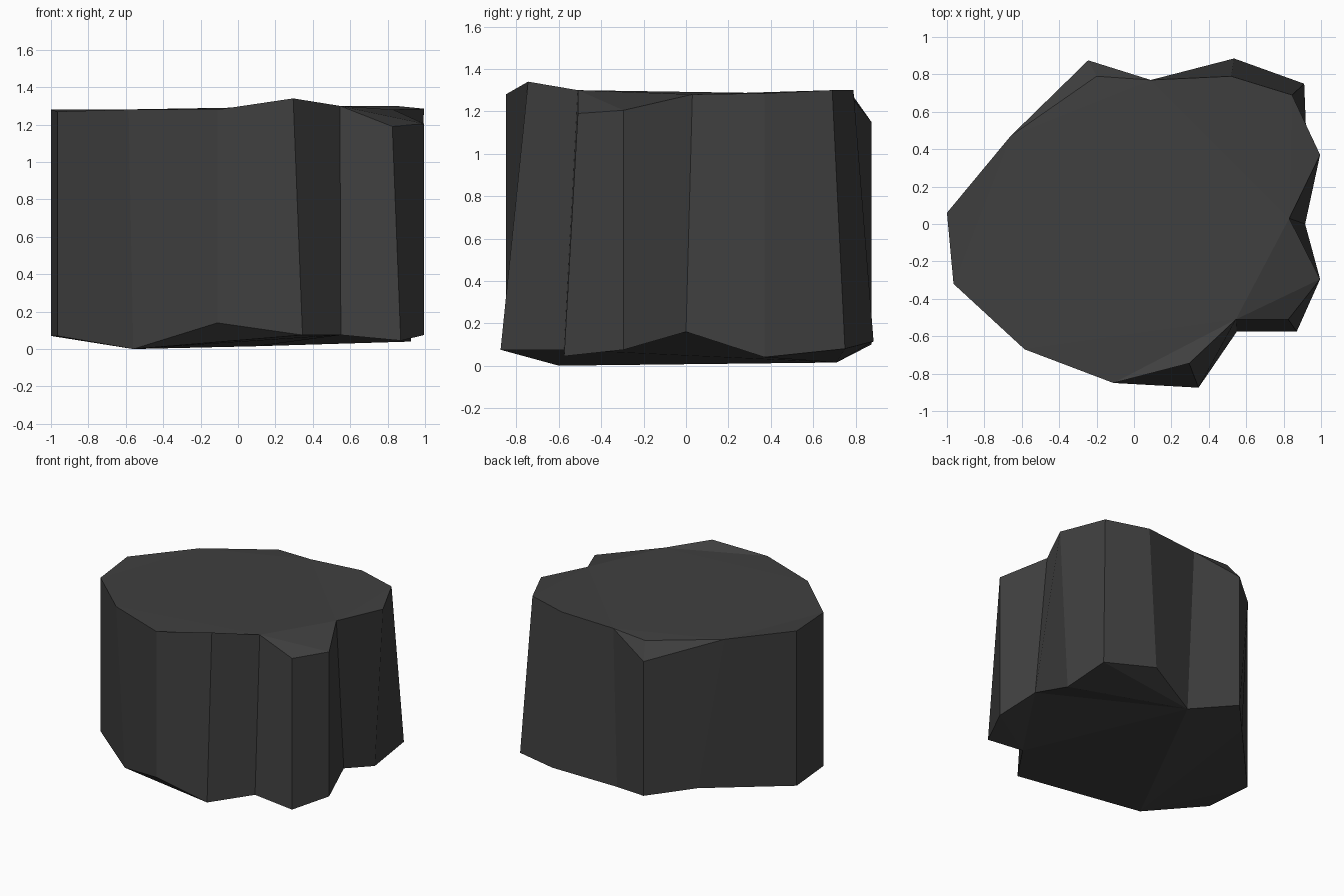
import bpy
import bmesh

# Remove the default cube only
default_cube = bpy.data.objects.get("Cube")
if default_cube:
    bpy.data.objects.remove(default_cube, do_unlink=True)


def flat_material(name, colour):
    mat = bpy.data.materials.new(name)
    mat.use_nodes = True
    mat.diffuse_color = colour
    shader = next(n for n in mat.node_tree.nodes if n.type == 'BSDF_PRINCIPLED')
    shader.inputs["Base Color"].default_value = colour
    shader.inputs["Roughness"].default_value = 0.9
    return mat


# Corner columns in order around the rock: upper corner, lower corner
columns = {
    "left":         ((-1, .06, 1.28), (-1, .06, .07)),
    "left_front":   ((-.965, -.32, 1.27), (-.965, -.32, .07)),
    "front_left":   ((-.585, -.67, 1.28), (-.56, -.6, 0)),
    "front":        ((-.11, -.85, 1.28), (-.11, -.85, .14)),
    "peak":         ((.295, -.745, 1.34), (.345, -.875, .075)),
    "front_notch":  ((.545, -.51, 1.3), (.55, -.575, .075)),
    "shelf_front":  ((.825, -.51, 1.19), (.87, -.575, .045)),
    "shelf_side":   ((.995, -.295, 1.205), (.995, -.295, .075)),
    "side_notch":   ((.83, .03, 1.28), (.915, 0, .16)),
    "side":         ((.995, .37, 1.285), (.925, .37, .04)),
    "side_back":    ((.845, .69, 1.3), (.91, .75, .08)),
    "back":         ((.52, .79, 1.3), (.535, .885, .115)),
    "back_notch":   ((.09, .77, 1.28), (.1, .71, .015)),
    "back_corner":  ((-.245, .875, 1.15), (-.245, .875, .1)),
    "left_back":    ((-.66, .47, 1.28), (-.51, .585, .12)),
}

bm = bmesh.new()
upper = {key: bm.verts.new(pair[0]) for key, pair in columns.items()}
lower = {key: bm.verts.new(pair[1]) for key, pair in columns.items()}
order = list(columns)


def add_face(ring, *keys):
    return bm.faces.new([ring[key] for key in keys])


# Rock sides
for here, after in zip(order, order[1:] + order[:1]):
    bm.faces.new((lower[here], lower[after], upper[after], upper[here]))

# Chipped facets of the crown
upper["back_bevel"] = bm.verts.new((-.2, .79, 1.27))
add_face(upper, "front", "peak", "front_notch")
add_face(upper, "front_notch", "shelf_front", "shelf_side")
add_face(upper, "front_notch", "shelf_side", "side_notch")
add_face(upper, "back_notch", "back_corner", "back_bevel")
add_face(upper, "back_bevel", "back_corner", "left_back")

# Broad top
chipped = ("peak", "shelf_front", "shelf_side")
top_ring = ["back_bevel" if key == "back_corner" else key
            for key in order if key not in chipped]
top = add_face(upper, *top_ring)

# Undercut facets and the broad underside
undercuts = ("front", "back", "back_corner", "left_front")
for key in undercuts:
    i = order.index(key)
    add_face(lower, order[i - 1], key, order[(i + 1) % len(order)])
bottom = add_face(lower, *[key for key in order if key not in undercuts])

bmesh.ops.triangulate(bm, faces=[top, bottom], ngon_method='BEAUTY')
bmesh.ops.recalc_face_normals(bm, faces=bm.faces[:])

mesh = bpy.data.meshes.new("rock")
bm.to_mesh(mesh)
bm.free()
mesh.materials.append(flat_material("dark_stone", (.05, .05, .05, 1)))
rock = bpy.data.objects.new("rock", mesh)
bpy.context.collection.objects.link(rock)
